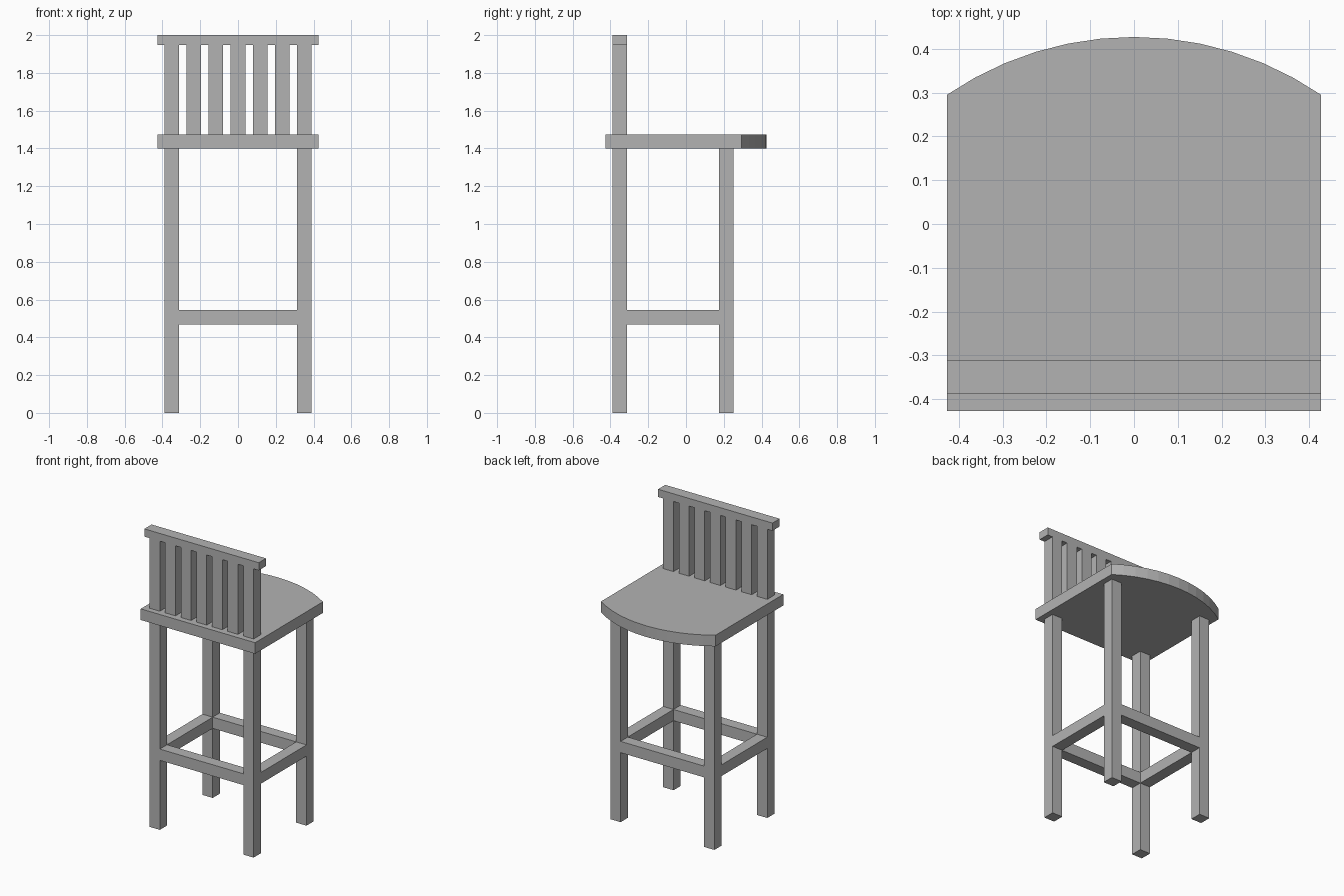
import bpy
import bmesh
from math import asin, sin, cos

if "Cube" in bpy.data.objects:
    bpy.data.objects.remove(bpy.data.objects["Cube"], do_unlink=True)

GREY = (0.45, 0.45, 0.45, 1)
mat = bpy.data.materials.new("plain grey")
mat.use_nodes = True
mat.diffuse_color = GREY
mat.node_tree.nodes["Principled BSDF"].inputs["Base Color"].default_value = GREY


def add_object(name, bm):
    bmesh.ops.recalc_face_normals(bm, faces=bm.faces)
    mesh = bpy.data.meshes.new(name)
    bm.to_mesh(mesh)
    bm.free()
    mesh.materials.append(mat)
    obj = bpy.data.objects.new(name, mesh)
    bpy.context.collection.objects.link(obj)


def box(name, x, y, z):
    """Box spanning the given (min, max) range on each axis."""
    bm = bmesh.new()
    bmesh.ops.create_cube(bm, size=1)
    for v in bm.verts:
        v.co = [r[0] if c < 0 else r[1] for c, r in zip(v.co, (x, y, z))]
    add_object(name, bm)


def around(centre):
    return (centre - POST / 2, centre + POST / 2)


POST = 0.077          # thickness of legs, slats and stretchers
HALF = 0.427          # half width of the seat
LEG_X = 0.35
FRONT_Y, BACK_Y = -0.35, 0.214
SEAT_Z = (1.4, 1.475)
RAIL_Z = (1.948, 2.0)
STRETCHER_Z = (0.469, 0.545)

# Seat: flat slab with a bowed edge at +y
BOW = 0.132
SEGMENTS = 12
radius = (HALF ** 2 + BOW ** 2) / (2 * BOW)
half_angle = asin(HALF / radius)
outline = [(-HALF, -HALF), (HALF, -HALF)]
for i in range(SEGMENTS + 1):
    a = half_angle * (1 - 2 * i / SEGMENTS)
    outline.append((radius * sin(a), HALF - radius + radius * cos(a)))
bm = bmesh.new()
base = bm.faces.new([bm.verts.new((x, y, SEAT_Z[0])) for x, y in outline])
top = bmesh.ops.extrude_face_region(bm, geom=[base], use_keep_orig=True)["geom"]
bmesh.ops.translate(bm, vec=(0, 0, SEAT_Z[1] - SEAT_Z[0]),
                    verts=[g for g in top if isinstance(g, bmesh.types.BMVert)])
add_object("seat", bm)

# Legs and side stretchers
for side, s in (("left", 1), ("right", -1)):
    for end, y in (("front", FRONT_Y), ("back", BACK_Y)):
        box(f"{end}_{side}_leg", around(s * LEG_X), around(y), (0, SEAT_Z[0]))
    box(f"{side}_stretcher", around(s * LEG_X),
        (FRONT_Y + POST / 2, BACK_Y - POST / 2), STRETCHER_Z)

# Cross stretchers between the legs
inner = LEG_X - POST / 2
for end, y in (("front", FRONT_Y), ("back", BACK_Y)):
    box(f"{end}_stretcher", (-inner, inner), around(y), STRETCHER_Z)

# Backrest: seven slats under a top rail
for i in range(7):
    box(f"slat_{i + 1}", around(LEG_X * (i - 3) / 3), around(FRONT_Y),
        (SEAT_Z[1], RAIL_Z[0]))
box("top_rail", (-HALF, HALF), around(FRONT_Y), RAIL_Z)
